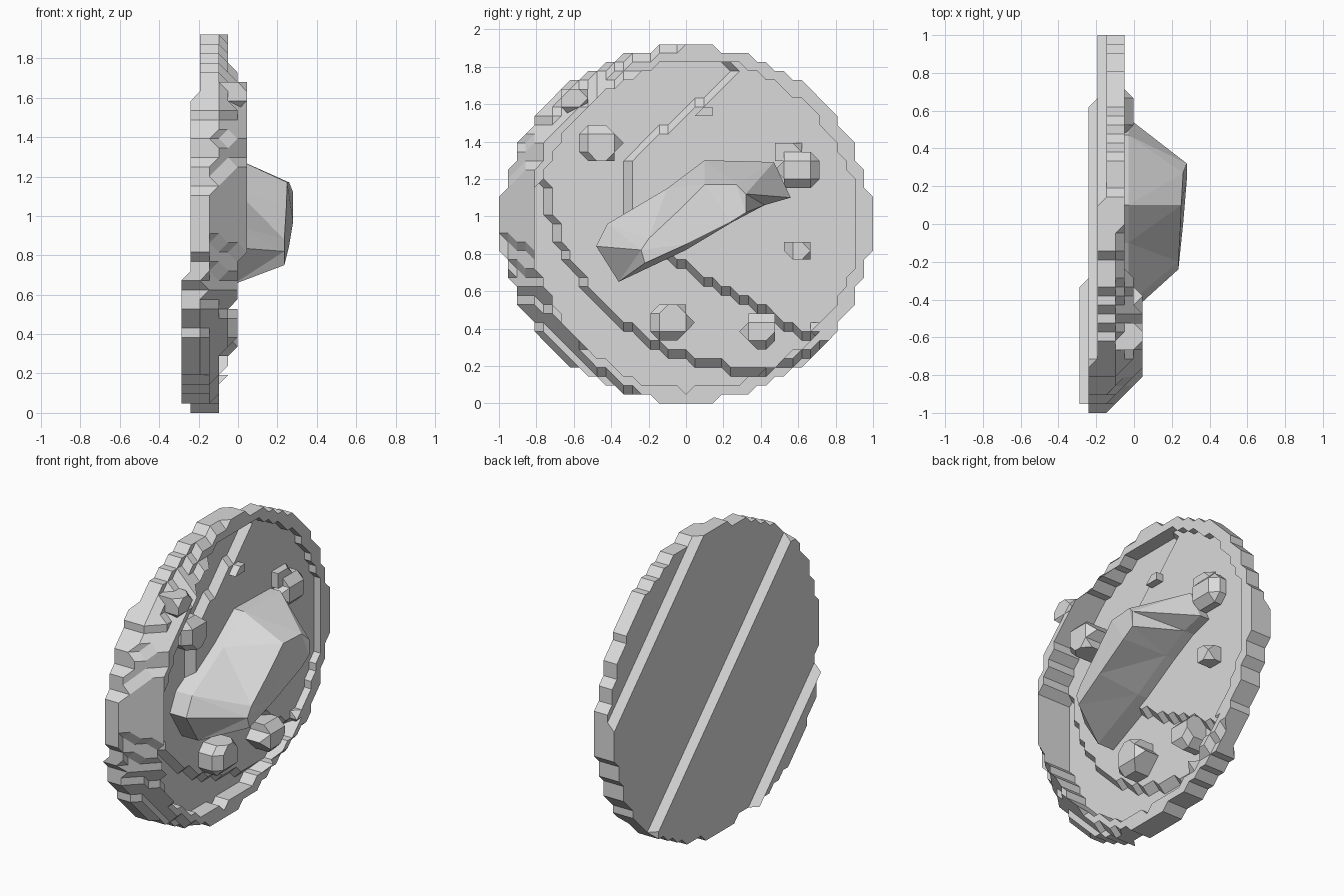
import bpy, bmesh, math

if "Cube" in bpy.data.objects:
    bpy.data.objects.remove(bpy.data.objects["Cube"])

H = 2 / 42          # relief step in y and x
HZ = 1.92 / 40      # relief step in z
CZ = 0.96
EDGE = 1.012        # outer radius of the disc

mat = bpy.data.materials.new("light_grey")
mat.diffuse_color = (0.7, 0.7, 0.7, 1)
mat.use_nodes = True
mat.node_tree.nodes["Principled BSDF"].inputs["Base Color"].default_value = mat.diffuse_color


def snap(x):
    return round((x + 0.05) / H) * H - 0.05


def rho(y, z):
    return math.hypot(y, (z - CZ) / CZ)


def tilt(y, z):
    return 0.7 * y + 0.7 * (z - CZ)


def finish(name, bm):
    bmesh.ops.triangulate(bm, faces=bm.faces[:])
    bmesh.ops.dissolve_limit(bm, angle_limit=0.01, verts=bm.verts[:], edges=bm.edges[:])
    bmesh.ops.recalc_face_normals(bm, faces=bm.faces[:])
    me = bpy.data.meshes.new(name)
    bm.to_mesh(me)
    bm.free()
    me.materials.append(mat)
    bpy.context.collection.objects.link(bpy.data.objects.new(name, me))


def relief(name, inside, front, back):
    """Closed stepped relief on the y-z grid, with corners cut diagonally."""
    bm = bmesh.new()
    fv, bv = {}, {}
    for i in range(-21, 22):
        for j in range(41):
            y, z = i * H, j * HZ
            if inside(y, z):
                b = snap(back(y, z))
                f = max(snap(front(y, z)), b + H)
                fv[i, j] = bm.verts.new((f, y, z))
                bv[i, j] = bm.verts.new((b, y, z))
    edges = set()
    for i in range(-21, 21):
        for j in range(40):
            c = [k for k in ((i, j), (i + 1, j), (i + 1, j + 1), (i, j + 1)) if k in fv]
            if len(c) < 3:
                continue
            bm.faces.new([fv[k] for k in c])
            bm.faces.new([bv[k] for k in reversed(c)])
            edges.update(zip(c, c[1:] + c[:1]))
    for a, b in edges:
        if (b, a) not in edges:
            bm.faces.new((fv[b], fv[a], bv[a], bv[b]))
    bmesh.ops.delete(bm, geom=[v for v in bm.verts if not v.link_faces], context='VERTS')
    finish(name, bm)


# tilted base plate with a stepped back and a slightly raised middle
def plate_back(y, z):
    return -0.2136 + 0.06 * tilt(y, z)


def plate_front(y, z):
    if z > 0.72 - 0.55 * y and z < 1.55 + 0.75 * y and y > -0.3:
        return -0.0976
    s = 0.7 * (y - z + CZ)
    return -0.145 if tilt(y, z) > -0.62 + 0.5 * s * s else -0.193


relief("base_plate", lambda y, z: rho(y, z) < EDGE, plate_front, plate_back)


# raised rim, wide and swollen on the -y side
def left(y, z):
    a = math.atan2(z - CZ, y)
    return max(0, -math.cos(a - math.radians(-10)))


def rim_inside(y, z):
    return 0.9 - 0.11 * left(y, z) < rho(y, z) < EDGE


def rim_front(y, z):
    a = math.degrees(math.atan2(z - CZ, y)) % 360
    swell = 0.08 * math.exp(-((a - 145) / 20) ** 2) + 0.04 * math.exp(-((a - 175) / 20) ** 2)
    slope = 0.15 + 1.1 * left(y, z)
    return min(0.03, -0.062 + 0.04 * tilt(y, z) + swell - (rho(y, z) - 0.9) * slope)


relief("rim", rim_inside, rim_front, lambda y, z: plate_back(y, z) + H)

# big slanted ridge in the middle: base outline (y, z), then top outline (x, y, z)
base = [(-0.48, 0.84), (-0.36, 0.65), (0, 0.82), (0.25, 0.97), (0.42, 1.06),
        (0.56, 1.1), (0.47, 1.29), (0.1, 1.3), (-0.1, 1.15), (-0.42, 0.96)]
top = [(0.235, -0.24, 0.82), (0.235, -0.22, 0.75), (0.26, 0, 0.85), (0.28, 0.24, 0.97),
       (0.28, 0.32, 1.02), (0.28, 0.32, 1.12), (0.26, 0.27, 1.17), (0.25, 0.1, 1.17),
       (0.245, -0.03, 1.04), (0.235, -0.2, 0.88)]
bm = bmesh.new()
low = [bm.verts.new((-0.15, y, z)) for y, z in base]
mid = [bm.verts.new((-0.03, y, z)) for y, z in base]
high = [bm.verts.new(p) for p in top]
n = len(base)
for r, s in ((low, mid), (mid, high)):
    for i in range(n):
        bm.faces.new((r[i], r[(i + 1) % n], s[(i + 1) % n], s[i]))
bm.faces.new(high)
bm.faces.new(low[::-1])
finish("ridge", bm)

# scattered lumps: y, z, radius, top
lumps = [(-0.46, 1.38, 0.13, 0.05), (-0.08, 0.44, 0.13, 0.0), (0.4, 0.39, 0.12, -0.01),
         (0.6, 0.82, 0.09, -0.01), (0.1, 1.55, 0.06, -0.04), (0.72, 0.4, 0.065, -0.05),
         (0.6, 1.25, 0.13, -0.01), (-0.6, 1.62, 0.1, 0.04), (0.54, 1.35, 0.09, -0.03)]
for k, (cy, cz, r, peak) in enumerate(lumps):
    def dist(y, z):
        return math.hypot(y - cy, z - cz)
    relief("lump_%d" % (k + 1), lambda y, z: dist(y, z) <= r,
           lambda y, z: peak - max(0, dist(y, z) - 0.65 * r) * 1.5, lambda y, z: -0.15)
